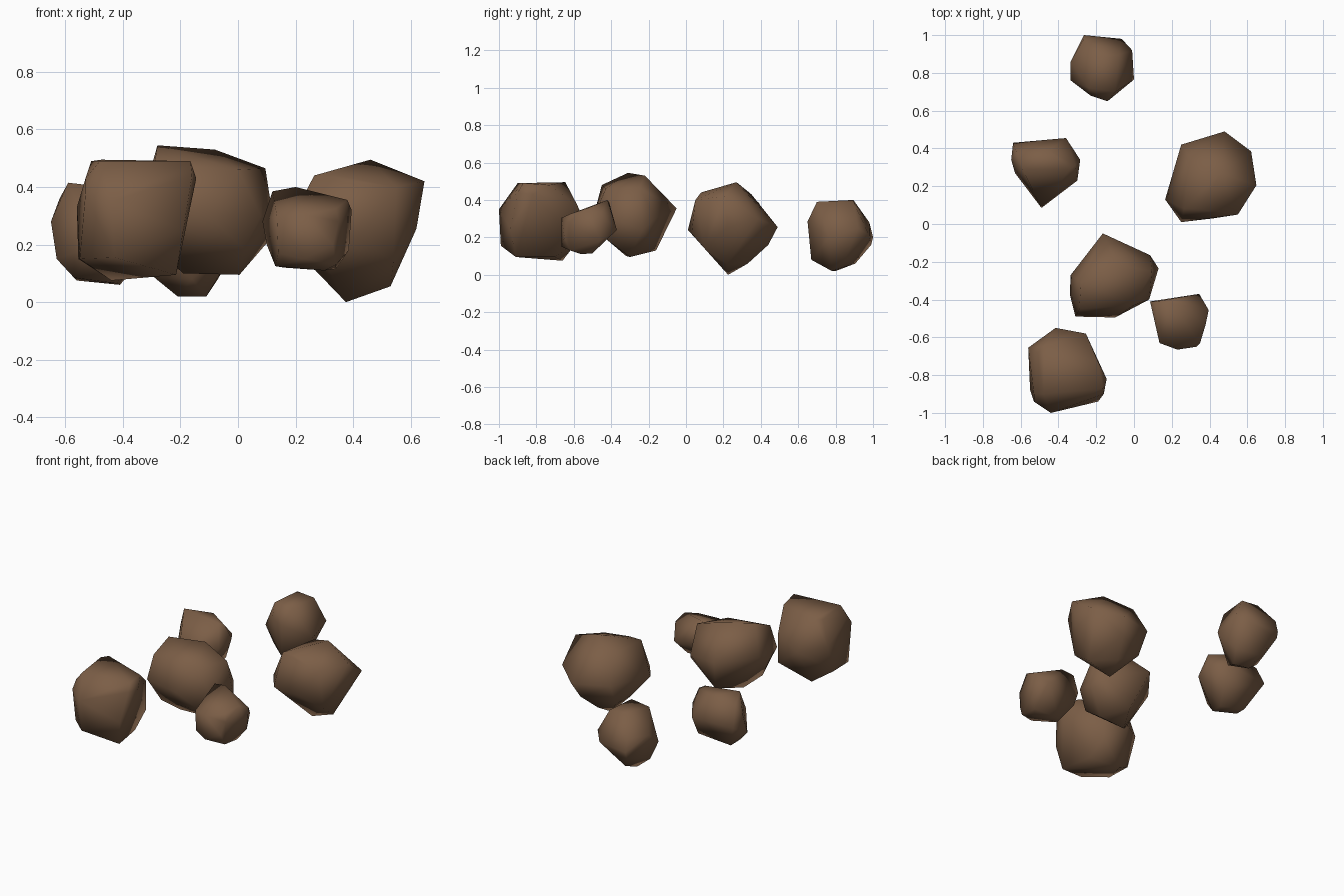
import bpy, bmesh

# One brown stone colour
stone = bpy.data.materials.new("brown_stone")
stone.diffuse_color = (0.20, 0.112, 0.062, 1)


def rock(name, corners):
    """Chiselled boulder: convex hull of a few corner points, softly shaded."""
    bm = bmesh.new()
    for c in corners:
        bm.verts.new(c)
    bmesh.ops.convex_hull(bm, input=bm.verts)
    loose = [v for v in bm.verts if not v.link_faces]
    bmesh.ops.delete(bm, geom=loose, context='VERTS')
    bmesh.ops.recalc_face_normals(bm, faces=bm.faces)
    for f in bm.faces:
        f.smooth = True
    me = bpy.data.meshes.new(name)
    bm.to_mesh(me)
    bm.free()
    me.materials.append(stone)
    ob = bpy.data.objects.new(name, me)
    bpy.context.collection.objects.link(ob)
    return ob


# Rounded rock at the very back
rock("back_rock", [
    (-.265, 1.0, .2), (-.265, .98, .28), (-.265, .99, .16),
    (-.065, .98, .21), (-.01, .92, .25), (0, .765, .2),
    (-.14, .65, .285), (-.23, .68, .3), (-.335, .76, .2), (-.335, .86, .28),
    (-.1, .70, .39), (-.24, .72, .385), (-.2, .895, .40), (-.08, .895, .39),
    (-.21, .80, .02), (-.11, .78, .02), (-.16, .67, .08), (-.2, .905, .06),
    (-.29, .78, .085), (-.07, .85, .08)])

# Wedge-shaped rock at the left
rock("left_rock", [
    (-.64, .43, .24), (-.36, .455, .25), (-.285, .34, .28), (-.30, .23, .25),
    (-.49, .085, .2), (-.65, .34, .28), (-.63, .27, .15), (-.59, .29, .415),
    (-.62, .38, .36), (-.45, .39, .385), (-.31, .31, .37), (-.34, .29, .385),
    (-.56, .34, .075), (-.57, .26, .085), (-.42, .22, .065),
    (-.41, .3, .06), (-.36, .39, .12)])

# Large rock at the right, pointed underneath
rock("right_rock", [
    (.25, .42, .27), (.48, .49, .255), (.62, .385, .3), (.648, .205, .42),
    (.55, .05, .40), (.25, .01, .24), (.165, .13, .25), (.265, .08, .44),
    (.46, .27, .495), (.62, .22, .255), (.53, .22, .055), (.375, .225, .0),
    (.35, .08, .44), (.3, .35, .43), (.45, .44, .16), (.42, .03, .22),
    (.25, .2, .13), (.54, .1, .14), (.26, .35, .13), (.4, .33, .06)])

# Big rock in the middle
rock("middle_rock", [
    (-.165, -.05, .355), (.085, -.165, .3), (.13, -.235, .24),
    (.095, -.25, .465), (.08, -.4, .3), (-.1, -.495, .3), (-.31, -.49, .33),
    (-.34, -.37, .3), (-.335, -.27, .35), (-.28, -.31, .545),
    (-.08, -.22, .53), (-.29, -.45, .48), (0, -.43, .46), (.005, -.3, .095),
    (-.19, -.32, .1), (-.1, -.16, .13), (-.27, -.4, .17), (.02, -.42, .185)])

# Small rock at the front right
rock("small_rock", [
    (.085, -.41, .28), (.345, -.37, .24), (.395, -.455, .32),
    (.35, -.63, .28), (.33, -.65, .2), (.23, -.665, .15), (.23, -.665, .305),
    (.135, -.63, .3), (.14, -.63, .17), (.12, -.41, .385), (.2, -.42, .4),
    (.38, -.53, .355), (.385, -.46, .18), (.34, -.5, .115),
    (.16, -.5, .12), (.3, -.56, .11), (.1, -.43, .2), (.34, -.62, .325),
    (.34, -.62, .13), (.13, -.55, .125)])

# Blocky rock at the front
rock("front_rock", [
    (-.415, -.55, .3), (-.255, -.58, .37), (-.255, -.58, .18),
    (-.145, -.82, .43), (-.165, -.87, .49), (-.16, -.9, .44),
    (-.19, -.94, .25), (-.44, -1.0, .35), (-.43, -.99, .155),
    (-.53, -.94, .38), (-.53, -.9, .43), (-.55, -.88, .15),
    (-.555, -.72, .15), (-.56, -.655, .33), (-.475, -.645, .495),
    (-.51, -.68, .49), (-.48, -.9, .49), (-.19, -.73, .48),
    (-.215, -.91, .095), (-.44, -.66, .075), (-.25, -.7, .095)])
